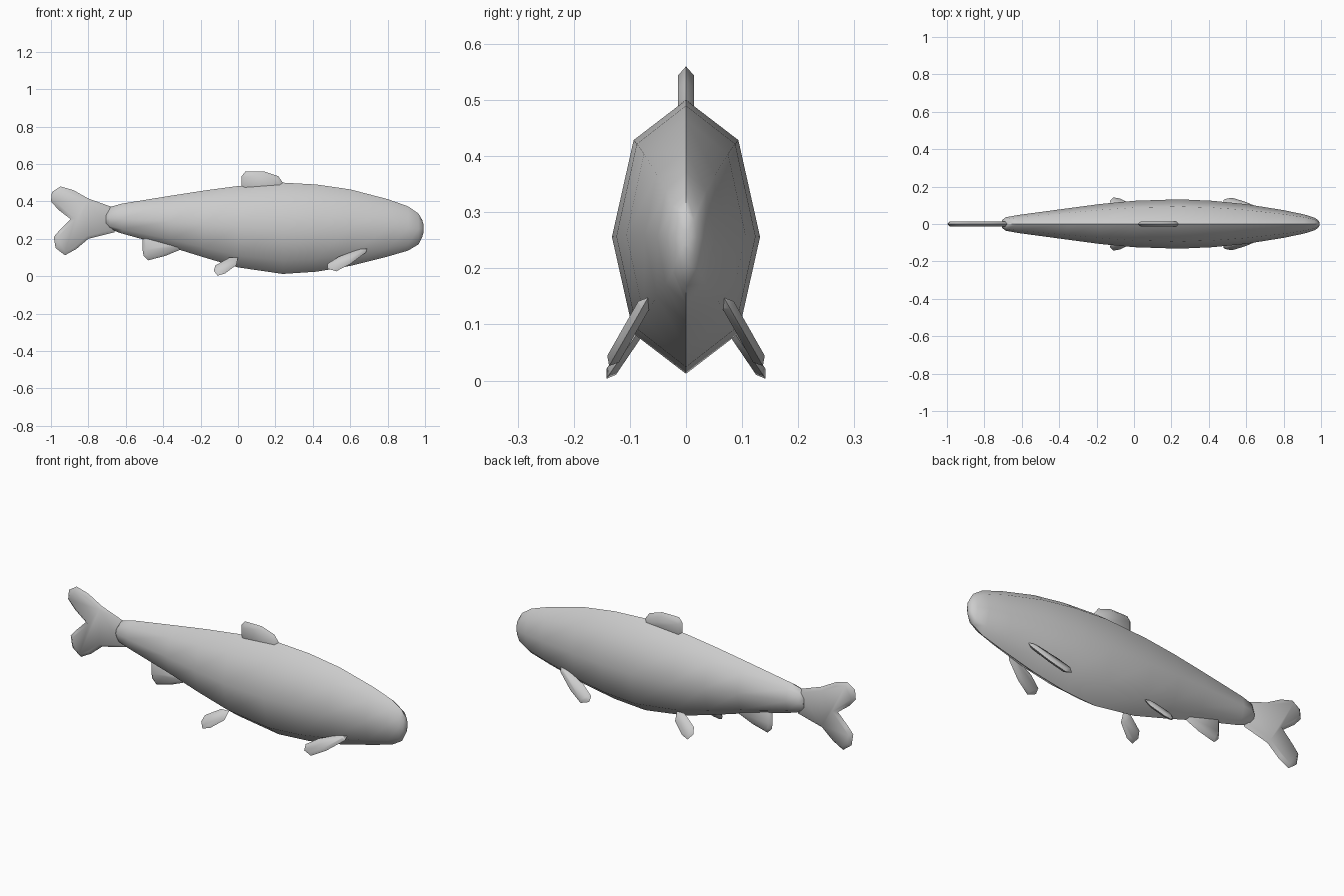
import bpy, bmesh, math

if "Cube" in bpy.data.objects:
    bpy.data.objects.remove(bpy.data.objects["Cube"])


def finish(bm, name, angle):
    bmesh.ops.recalc_face_normals(bm, faces=bm.faces[:])
    mesh = bpy.data.meshes.new(name)
    bm.to_mesh(mesh)
    bm.free()
    ob = bpy.data.objects.new(name, mesh)
    bpy.context.collection.objects.link(ob)
    bpy.ops.object.select_all(action='DESELECT')
    bpy.context.view_layer.objects.active = ob
    ob.select_set(True)
    bpy.ops.object.shade_smooth_by_angle(angle=math.radians(angle))
    return ob


def loft(name, sections, sides=8):
    """Skin elliptical rings (x, top, bottom, half width) along x."""
    bm = bmesh.new()
    rings = []
    for x, top, bottom, w in sections:
        mid, h = (top + bottom) / 2, (top - bottom) / 2
        rings.append([bm.verts.new((x, w * math.sin(math.tau * i / sides),
                                    mid + h * math.cos(math.tau * i / sides)))
                      for i in range(sides)])
    for a, b in zip(rings, rings[1:]):
        for i in range(sides):
            j = (i + 1) % sides
            bm.faces.new((a[i], a[j], b[j], b[i]))
    bm.faces.new(rings[0])
    bm.faces.new(rings[-1])
    return finish(bm, name, 50)


def fin(name, outline, place=lambda z: 0.0, inset=0.016, half=0.014):
    """Lens-like fin from an (x, z) outline; place(z) gives the y of its plane."""
    bm = bmesh.new()
    for pts in (outline, outline[::-1]):
        face = bm.faces.new([bm.verts.new((x, place(z), z)) for x, z in pts])
        face.normal_update()
        bmesh.ops.inset_region(bm, faces=[face], thickness=inset, depth=half,
                               use_boundary=True, use_even_offset=True)
    bmesh.ops.remove_doubles(bm, verts=bm.verts[:], dist=1e-5)
    return finish(bm, name, 60)


# Body
loft("body", [
    (-0.705, 0.335, 0.275, 0.022), (-0.685, 0.37, 0.25, 0.036),
    (-0.62, 0.388, 0.228, 0.048), (-0.36, 0.43, 0.156, 0.083),
    (-0.18, 0.458, 0.10, 0.107), (0.0, 0.482, 0.047, 0.124),
    (0.24, 0.50, 0.012, 0.132), (0.42, 0.49, 0.024, 0.124),
    (0.60, 0.464, 0.055, 0.106), (0.80, 0.412, 0.105, 0.074),
    (0.91, 0.373, 0.137, 0.051), (0.965, 0.335, 0.17, 0.034),
    (0.985, 0.30, 0.21, 0.02), (0.992, 0.275, 0.235, 0.008)])

# Forked tail
fin("tail_fin", [
    (-0.66, 0.365), (-0.80, 0.415), (-0.88, 0.46), (-0.95, 0.48),
    (-0.995, 0.45), (-1.0, 0.40), (-0.96, 0.355), (-0.895, 0.305),
    (-0.955, 0.245), (-0.985, 0.21), (-0.975, 0.15), (-0.925, 0.112),
    (-0.865, 0.145), (-0.80, 0.20), (-0.66, 0.235)])

# Back fin and rear belly fin
fin("dorsal_fin", [
    (0.02, 0.45), (0.02, 0.535), (0.04, 0.56), (0.14, 0.56),
    (0.215, 0.535), (0.24, 0.50), (0.24, 0.45)])
fin("anal_fin", [
    (-0.51, 0.23), (-0.51, 0.14), (-0.505, 0.11), (-0.48, 0.085),
    (-0.39, 0.108), (-0.30, 0.145), (-0.30, 0.19)])

# Paired side fins
pectoral = [(0.69, 0.148), (0.685, 0.128), (0.60, 0.065), (0.525, 0.026),
            (0.48, 0.04), (0.478, 0.066), (0.54, 0.105), (0.65, 0.145)]
pelvic = [(0.0, 0.10), (-0.008, 0.06), (-0.07, 0.014), (-0.11, 0.003),
          (-0.13, 0.03), (-0.12, 0.058), (-0.045, 0.10)]
for side, s in (("left", 1), ("right", -1)):
    fin(side + "_pectoral_fin", pectoral,
        lambda z: s * (0.072 + 0.57 * (0.14 - z)), 0.013, 0.012)
    fin(side + "_pelvic_fin", pelvic,
        lambda z: s * (0.076 + 0.68 * (0.10 - z)), 0.013, 0.010)
